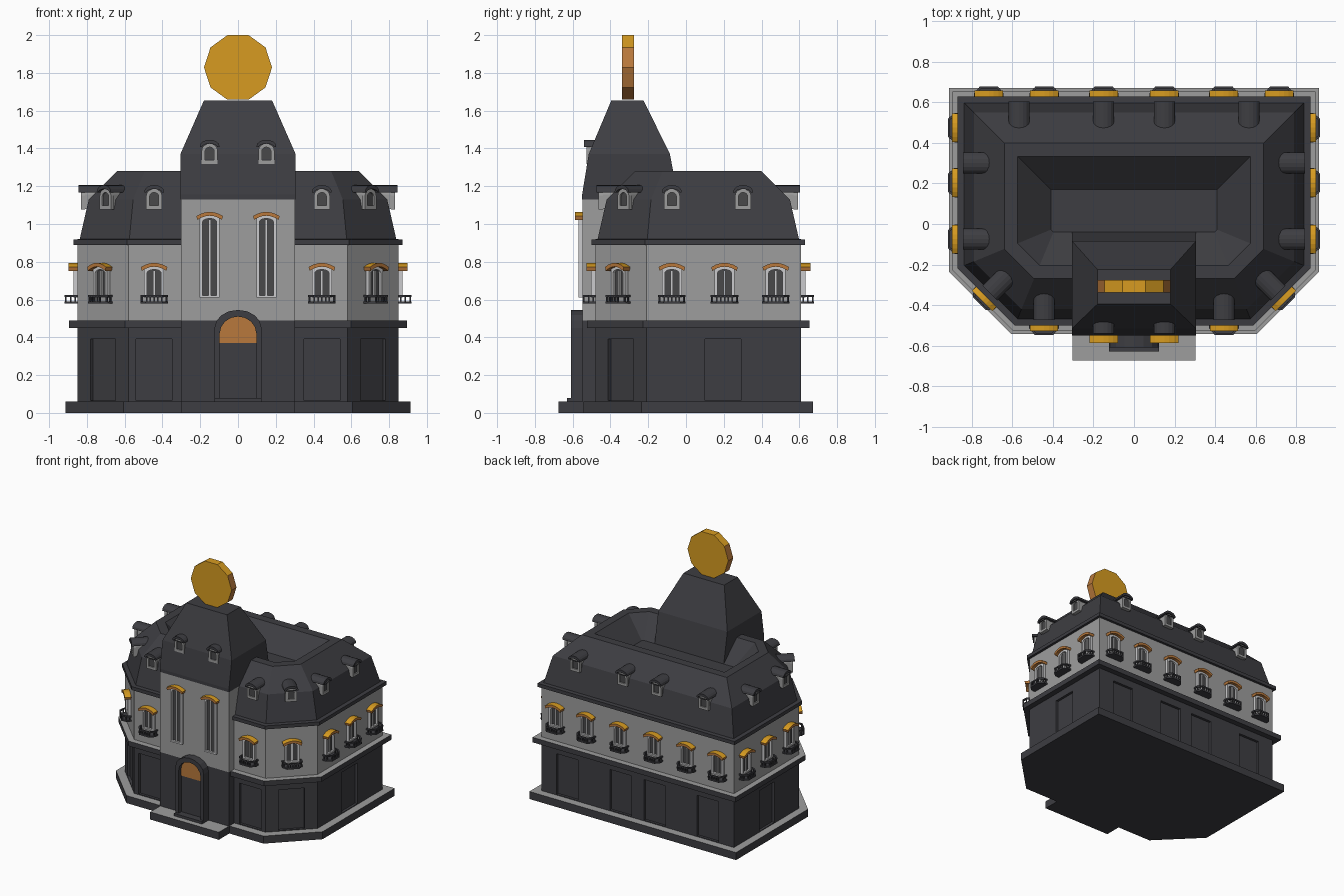
import bpy, bmesh, math
from mathutils import Matrix, Vector

if "Cube" in bpy.data.objects:
    bpy.data.objects.remove(bpy.data.objects["Cube"])


def mat(name, rgb):
    m = bpy.data.materials.new(name)
    m.diffuse_color = (*rgb, 1)
    m.use_nodes = True
    m.node_tree.nodes["Principled BSDF"].inputs["Base Color"].default_value = m.diffuse_color
    return m


CHARCOAL = mat("charcoal", (0.047, 0.047, 0.054))
GREY = mat("stone_grey", (0.34, 0.34, 0.34))
WHITE = mat("frame_white", (0.60, 0.60, 0.61))
GOLD = mat("gold", (0.68, 0.33, 0.015))
BRONZE = mat("bronze", (0.48, 0.19, 0.045))
GLASS = mat("dark_glass", (0.065, 0.065, 0.068))


class Part:
    """Collects solids, each with a material slot, into one mesh."""

    def __init__(self, *mats):
        self.bm, self.mats = bmesh.new(), mats

    def loft(self, rings, slot=0, closed=False):
        rows = [[self.bm.verts.new(p) for p in r] for r in rings]
        n = len(rows[0])
        faces = []
        pairs = list(zip(rows, rows[1:])) + ([(rows[-1], rows[0])] if closed else [])
        for a, b in pairs:
            faces += [self.bm.faces.new((a[i], a[(i + 1) % n], b[(i + 1) % n], b[i])) for i in range(n)]
        if not closed:
            faces += [self.bm.faces.new(rows[0][::-1]), self.bm.faces.new(rows[-1])]
        for f in faces:
            f.material_index = slot

    def prism(self, prof, y0, y1, slot=0):
        self.loft([[(x, y, z) for x, z in prof] for y in (y0, y1)], slot)

    def frame(self, outer, inner, y0, y1, slot=0):
        self.loft([[(x, y, z) for x, z in p] for p, y in
                   ((outer, y0), (outer, y1), (inner, y1), (inner, y0))], slot, True)

    def box(self, x0, x1, y0, y1, z0, z1, slot=0):
        self.prism([(x0, z0), (x1, z0), (x1, z1), (x0, z1)], y0, y1, slot)

    def mesh(self, name, rule=None):
        bmesh.ops.recalc_face_normals(self.bm, faces=self.bm.faces)
        if rule:
            for f in self.bm.faces:
                f.material_index = rule(f.normal)
        me = bpy.data.meshes.new(name)
        self.bm.to_mesh(me)
        self.bm.free()
        for m in self.mats:
            me.materials.append(m)
        return me


def place(me, matrix=Matrix()):
    ob = bpy.data.objects.new(me.name, me)
    ob.matrix_world = matrix
    bpy.context.collection.objects.link(ob)
    return ob


# ---- Plan outline of the house, offset outward or inward
PLAN = [Vector(p) for p in ((-.85, .61), (-.85, -.21), (-.58, -.48), (.58, -.48), (.85, -.21), (.85, .61))]


def ring(d, z):
    out = []
    for i, p in enumerate(PLAN):
        e1, e2 = (p - PLAN[i - 1]).normalized(), (PLAN[(i + 1) % 6] - p).normalized()
        n1, n2 = Vector((e1.y, -e1.x)), Vector((e2.y, -e2.x))
        q = p + (n1 + n2) * d / (1 + n1.dot(n2))
        out.append((q.x, q.y, z))
    return out


def storey(name, levels, mats, rule=None):
    p = Part(*mats)
    p.loft([ring(d, z) for d, z in levels])
    return place(p.mesh(name, rule))


def arch(w, z0, spring, rise, n=8):
    """Door-shaped outline: straight legs with an elliptical head."""
    return [(-w, z0), (w, z0)] + [(w * math.cos(math.pi * i / n), spring + rise * math.sin(math.pi * i / n))
                                  for i in range(n + 1)]


def top_is_pale(n):
    return 1 if n.z > 0.9 else 0


# ---- Main body
storey("plinth", [(.062, 0), (.062, .06)], (CHARCOAL, GREY), top_is_pale)
ground = storey("ground_floor", [(0, .05), (0, .455)], (CHARCOAL,))
storey("string_course", [(.045, .45), (.045, .49)], (CHARCOAL, GREY), top_is_pale)
storey("upper_wall", [(0, .485), (0, .90)], (GREY,))
storey("mansard_roof", [(.02, .89), (.02, .918), (-.012, .92), (-.06, 1.13), (-.21, 1.28),
                        (-.276, 1.28), (-.44, 1.13)], (CHARCOAL,))

# ---- Central bay
p = Part(CHARCOAL, GREY)
p.box(-.303, .303, -.674, -.4, 0, .06)
place(p.mesh("porch_plinth", top_is_pale))
p = Part(CHARCOAL)
p.box(-.303, .303, -.548, -.3, .05, .49)
place(p.mesh("bay_base"))
p = Part(GREY)
p.box(-.303, .303, -.548, -.3, .49, 1.13)
place(p.mesh("bay_wall"))
p = Part(CHARCOAL)
p.loft([[(-x, a, z), (x, a, z), (x, b, z), (-x, b, z)] for z, x, a, b in
        ((1.13, .305, -.55, -.04), (1.155, .305, -.55, -.045), (1.37, .305, -.515, -.085), (1.655, .18, -.395, -.225))])
place(p.mesh("bay_roof"))

# ---- Ten-sided disc on the bay roof
p = Part(GOLD, BRONZE)
p.prism([(.18 * math.cos(math.pi * i / 5), 1.829 + .18 * math.sin(math.pi * i / 5)) for i in range(10)], -.338, -.276)
place(p.mesh("roof_disc", lambda n: 0 if n.z > .5 or abs(n.y) > .5 else 1))

# ---- Doorway
p = Part(CHARCOAL, BRONZE)
p.frame(arch(.124, .06, .45, .095), arch(.097, .06, .42, .09), -.61, -.54)
p.box(-.097, .097, -.575, -.54, .06, .37)
p.prism(arch(.098, .37, .42, .09), -.58, -.54, 1)
p.box(-.124, .124, -.63, -.54, .06, .08)
place(p.mesh("doorway"))


# ---- Facade placement: local -y points outward from the wall
def on_wall(x, y, deg, z=0):
    return Matrix.Translation((x, y, z)) @ Matrix.Rotation(math.radians(deg), 4, 'Z')


def spots(front, side, back):
    out = [on_wall(s * x, -.48, 0) for x in front for s in (-1, 1)]
    out += [on_wall(s * .715, -.345, s * 45) for s in (-1, 1)]
    out += [on_wall(s * .85, y, s * 90) for y in side for s in (-1, 1)]
    out += [on_wall(s * x, .61, 180) for x in back for s in (-1, 1)]
    return out


# ---- Recessed ground floor panels
p = Part(CHARCOAL)
for m in spots([.445], [.195], [.15, .62]):
    prof = [(-.095, .066), (.095, .066), (.095, .39), (-.095, .39)]
    p.loft([[m @ Vector((x, y, z)) for x, z in prof] for y in (-.03, .02)])
cutter = place(p.mesh("panel_cutter"))
cutter.hide_render = True
cutter.hide_viewport = True
cut = ground.modifiers.new("panels", 'BOOLEAN')
cut.operation, cut.object, cut.solver = 'DIFFERENCE', cutter, 'EXACT'


# ---- Windows, lintels and balconies
def window(name, top):
    p = Part(WHITE, GLASS)
    p.frame(arch(.053, .61, top - .02, .02), arch(.037, .622, top - .034, .018), -.022, .01)
    p.prism(arch(.04, .615, top - .034, .018), -.006, .01, 1)
    p.box(-.006, .006, -.015, .0, .615, top - .02)
    return p.mesh(name)


small_window, tall_window = window("window", .775), window("tall_window", 1.045)

p = Part(GOLD, BRONZE)
xs = [-.07 + .14 * i / 6 for i in range(7)]
curve = [(x, .772 + .022 * (1 - (x / .07) ** 2)) for x in xs]
p.prism([(x * .93, z - .02) for x, z in curve] + curve[::-1], -.048, .0)
lintel = p.mesh("lintel", lambda n: 0 if n.z > .3 else 1)

p = Part(CHARCOAL)
path = [(-.073, 0), (-.073, -.035), (-.045, -.068), (.045, -.068), (.073, -.035), (.073, 0)]
p.loft([[(x, y, z) for x, y in path] for z in (.578, .59)])
inner = [(x * .86, y * .86) for x, y in path]
p.loft([[(x, y, z) for x, y in q] for q, z in
        ((path, .613), (path, .624), (inner, .624), (inner, .613))], 0, True)
for x, y in [(s * .067, -.012) for s in (-1, 1)] + [(s * .064, -.035) for s in (-1, 1)] + \
        [(i * .02, -.062) for i in range(-2, 3)]:
    p.box(x - .004, x + .004, y - .004, y + .004, .588, .615)
balcony = p.mesh("balcony")

for m in spots([.444], [.475, .204, -.075], [.15, .442, .716]):
    place(small_window, m)
    place(lintel, m)
    place(balcony, m)
for s in (-1, 1):
    place(tall_window, on_wall(s * .15, -.548, 0))
    place(lintel, on_wall(s * .15, -.54, 0, .27))

# ---- Dormers with rounded hoods
p = Part(GREY, CHARCOAL, GLASS)
p.prism(arch(.036, 1.08, 1.155, .03), .03, .16)
p.frame(arch(.042, 1.078, 1.15, .036), arch(.024, 1.098, 1.145, .022), .018, .04)
p.prism(arch(.027, 1.095, 1.145, .022), .027, .035, 2)
p.frame(arch(.052, 1.168, 1.172, .034), arch(.04, 1.168, 1.169, .016), .006, .15, 1)
dormer = p.mesh("dormer")
for m in spots([.444], [.302, -.075], [.15, .567]):
    place(dormer, m)
for s in (-1, 1):
    place(dormer, on_wall(s * .15, -.546, 0, .24))
